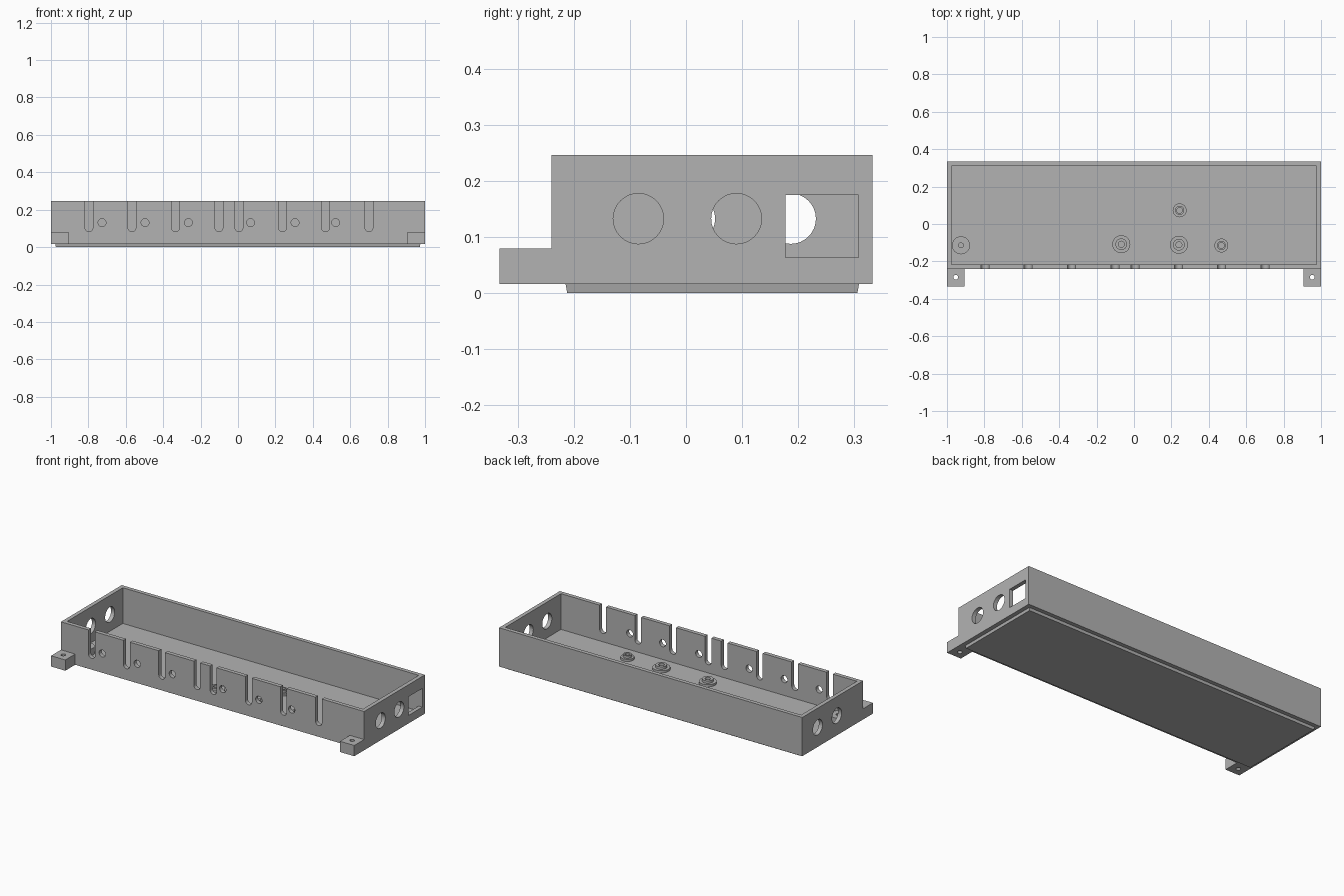
import bpy, bmesh
from math import sin, cos, pi, radians
from mathutils import Vector

old = bpy.data.objects.get("Cube")
if old:
    bpy.data.objects.remove(old)

grey = bpy.data.materials.new("mid_grey")
grey.use_nodes = True
COLOUR = (0.45, 0.45, 0.45, 1)
grey.diffuse_color = COLOUR
grey.node_tree.nodes["Principled BSDF"].inputs["Base Color"].default_value = COLOUR

# Main dimensions
FRONT, BACK, WALL = -0.24, 0.333, 0.024
BASE, FLOOR, TOP = 0.016, 0.034, 0.247
HOLE_Z = 0.133


def finish(name, bm):
    bmesh.ops.recalc_face_normals(bm, faces=bm.faces)
    mesh = bpy.data.meshes.new(name)
    bm.to_mesh(mesh)
    bm.free()
    mesh.materials.append(grey)
    obj = bpy.data.objects.new(name, mesh)
    bpy.context.collection.objects.link(obj)
    return obj


def prism(bm, profile, place, depth):
    """Extrude a 2D profile; place maps profile coordinates to 3D."""
    face = bm.faces.new([bm.verts.new(place(u, v)) for u, v in profile])
    ext = bmesh.ops.extrude_face_region(bm, geom=[face])
    moved = [g for g in ext["geom"] if isinstance(g, bmesh.types.BMVert)]
    bmesh.ops.translate(bm, verts=moved, vec=Vector(depth))


def rect(u0, u1, v0, v1):
    return [(u0, v0), (u1, v0), (u1, v1), (u0, v1)]


def circle(u, v, r, n=32):
    return [(u + r * cos(2 * pi * i / n), v + r * sin(2 * pi * i / n)) for i in range(n)]


def slot(u, bottom, top, r, n=16):
    arc = [(u + r * cos(pi + pi * i / n), bottom + r + r * sin(pi + pi * i / n)) for i in range(n + 1)]
    return arc + [(u + r, top), (u - r, top)]


def cut(obj, bm):
    cutter = finish("cutter", bm)
    cutter.hide_render = True
    mod = obj.modifiers.new("cut", "BOOLEAN")
    mod.operation, mod.solver, mod.object = "DIFFERENCE", "EXACT", cutter
    bpy.context.view_layer.update()
    graph = bpy.context.evaluated_depsgraph_get()
    mesh = bpy.data.meshes.new_from_object(obj.evaluated_get(graph))
    obj.modifiers.clear()
    obj.data = mesh
    bpy.data.objects.remove(cutter)


def smooth(obj):
    bpy.ops.object.select_all(action="DESELECT")
    obj.select_set(True)
    bpy.context.view_layer.objects.active = obj
    bpy.ops.object.shade_smooth_by_angle(angle=radians(30))


# Open tray
bm = bmesh.new()
prism(bm, rect(-1, 1, FRONT, BACK), lambda u, v: (u, v, BASE), (0, 0, TOP - BASE))
tray = finish("tray", bm)
bm = bmesh.new()
prism(bm, rect(-1 + WALL, 1 - WALL, FRONT + WALL, BACK - WALL),
      lambda u, v: (u, v, FLOOR), (0, 0, 0.4))
cut(tray, bm)

# Front wall slots and round holes, side wall ports
bm = bmesh.new()
on_front = lambda u, v: (u, FRONT - 0.02, v)
for x in (-0.797, -0.567, -0.334, -0.102, 0.005, 0.238, 0.468, 0.70):
    prism(bm, slot(x, 0.083, 0.3, 0.021), on_front, (0, 0.06, 0))
for x in (-0.727, -0.497, -0.265, 0.067, 0.305, 0.522):
    prism(bm, circle(x, 0.131, 0.021, 24), on_front, (0, 0.06, 0))
for x, profiles in (
    (0.96, [circle(-0.085, HOLE_Z, 0.045), circle(0.09, HOLE_Z, 0.045),
            rect(0.178, 0.308, 0.064, 0.175)]),
    (-1.02, [circle(0.007, HOLE_Z, 0.045), circle(0.187, HOLE_Z, 0.045)]),
):
    for p in profiles:
        prism(bm, p, lambda u, v: (x, u, v), (0.06, 0, 0))
cut(tray, bm)
smooth(tray)

# Tapered locating lip under the tray
bm = bmesh.new()
prism(bm, rect(-0.977, 0.975, -0.215, 0.309), lambda u, v: (u, v, BASE), (0, 0, -BASE))
for v in bm.verts:
    if v.co.z < BASE / 2:
        v.co.x -= 0.003 if v.co.x > 0 else -0.003
        v.co.y -= 0.003 if v.co.y > 0 else -0.003
finish("bottom_lip", bm)

# Mounting tabs with screw holes
for side, name in ((1, "left_tab"), (-1, "right_tab")):
    bm = bmesh.new()
    prism(bm, rect(0.906 * side, side, -0.333, FRONT), lambda u, v: (u, v, BASE), (0, 0, 0.064))
    tab = finish(name, bm)
    bm = bmesh.new()
    prism(bm, circle(0.953 * side, -0.285, 0.013, 24), lambda u, v: (u, v, -0.1), (0, 0, 0.3))
    cut(tab, bm)
    smooth(tab)


# Turned bosses on the floor
def boss(name, x, y, profile):
    bm = bmesh.new()
    verts = [bm.verts.new((r, 0, z)) for r, z in profile]
    edges = [bm.edges.new(pair) for pair in zip(verts, verts[1:])]
    bmesh.ops.spin(bm, geom=verts + edges, cent=(0, 0, 0), axis=(0, 0, 1),
                   angle=2 * pi, steps=32, use_duplicate=False)
    bmesh.ops.remove_doubles(bm, verts=bm.verts, dist=0.0001)
    obj = finish(name, bm)
    obj.location = (x, y, 0)
    smooth(obj)


def stepped(outer, ring, hole):
    return [(outer, FLOOR), (outer, 0.047), (ring, 0.047), (ring, 0.062),
            (hole, 0.062), (hole, FLOOR + 0.002), (0, FLOOR + 0.002)]


boss("large_boss_1", -0.068, -0.108, stepped(0.048, 0.031, 0.016))
boss("large_boss_2", 0.24, -0.111, stepped(0.048, 0.031, 0.016))
boss("small_boss_1", 0.467, -0.115, stepped(0.037, 0.024, 0.015))
boss("small_boss_2", 0.244, 0.073, stepped(0.037, 0.024, 0.015))
boss("corner_post", -0.925, -0.114,
     [(0.048, FLOOR), (0.048, 0.075), (0.013, 0.075), (0.013, FLOOR + 0.002), (0, FLOOR + 0.002)])
